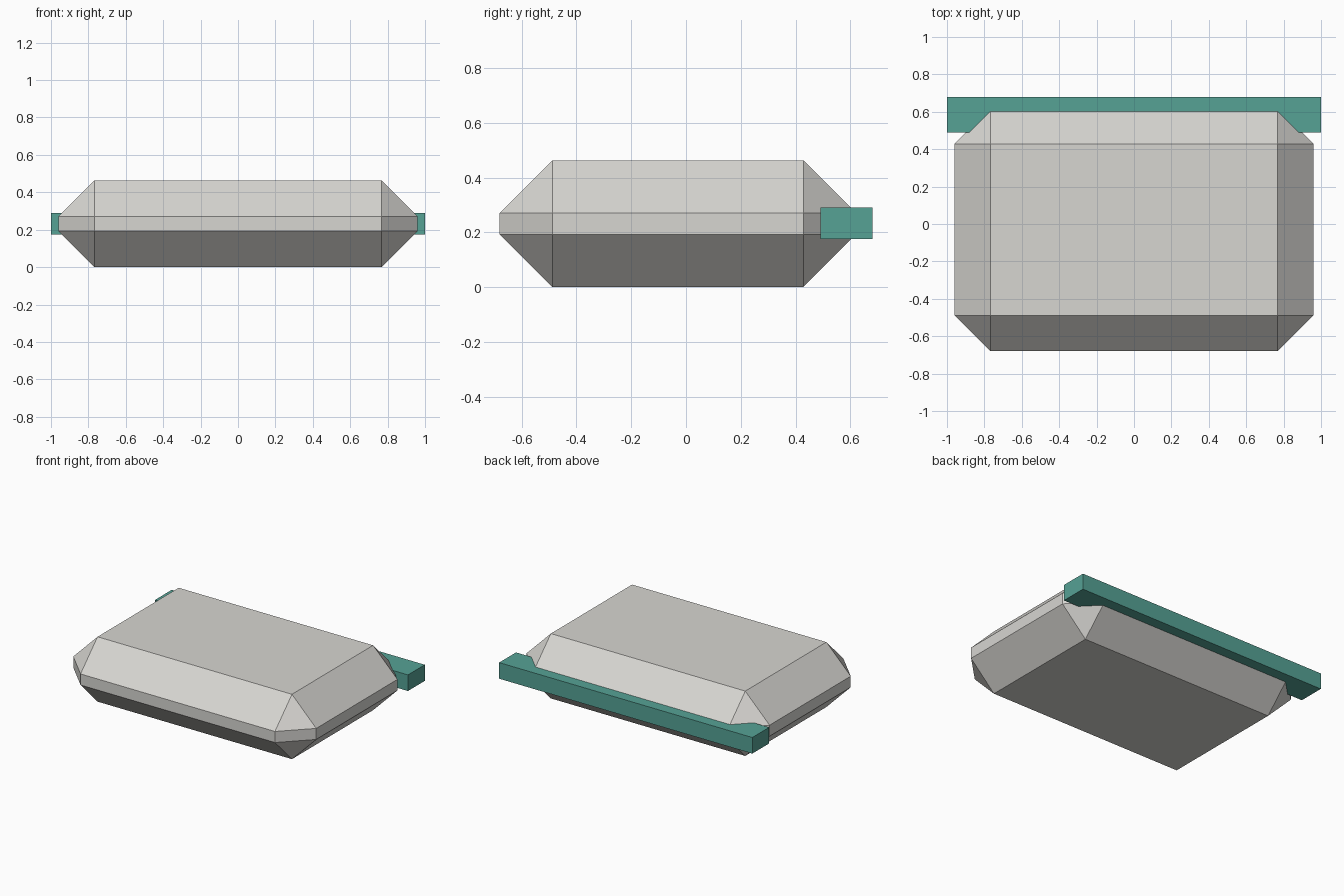
import bpy

if "Cube" in bpy.data.objects:
    bpy.data.objects.remove(bpy.data.objects["Cube"])


def material(name, color):
    mat = bpy.data.materials.new(name)
    mat.diffuse_color = (*color, 1.0)
    mat.use_nodes = True
    mat.node_tree.nodes["Principled BSDF"].inputs["Base Color"].default_value = mat.diffuse_color
    return mat


def box(name, low, high, mat):
    """Box spanning two opposite corners."""
    size = [h - l for l, h in zip(low, high)]
    center = [(h + l) / 2 for l, h in zip(low, high)]
    bpy.ops.mesh.primitive_cube_add(size=1, location=center)
    obj = bpy.context.object
    obj.name = name
    obj.scale = size
    bpy.ops.object.transform_apply(location=False, rotation=False, scale=True)
    obj.data.materials.append(mat)
    return obj


light_grey = material("light_grey", (0.68, 0.67, 0.64))
teal = material("teal", (0.092, 0.36, 0.30))

# Main body: slab with wide flat chamfers on every edge
body = box("body", (-0.96, -0.68, 0.0), (0.96, 0.62, 0.463), light_grey)
chamfer = body.modifiers.new("chamfer", 'BEVEL')
chamfer.width = 0.192
chamfer.segments = 1
chamfer.limit_method = 'NONE'

# Bar running across the back, overlapping the body
box("rear_bar", (-1.0, 0.49, 0.175), (1.0, 0.68, 0.29), teal)
